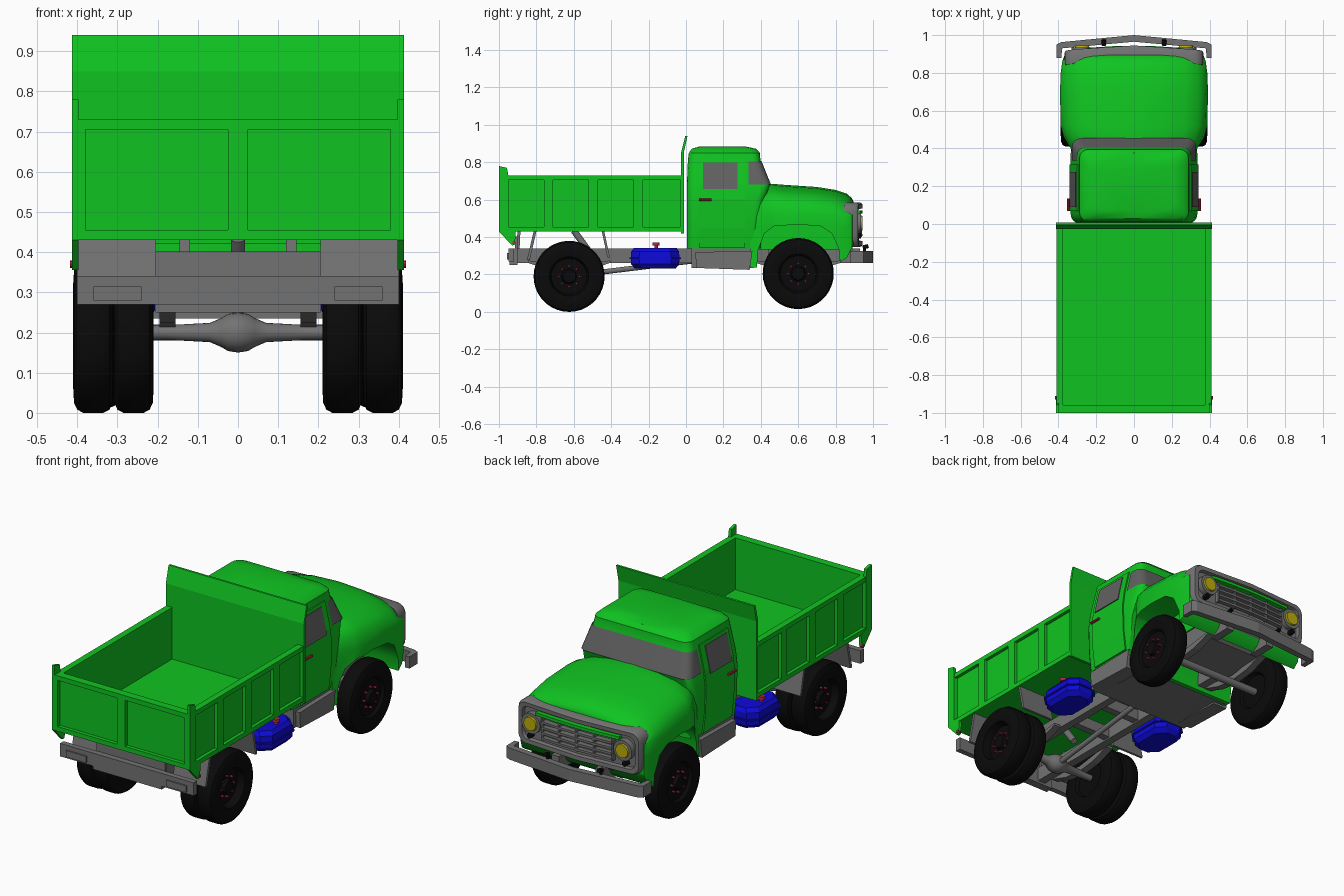
import bpy, bmesh
from math import sin, cos, pi, radians
from mathutils import Vector

if "Cube" in bpy.data.objects:
    bpy.data.objects.remove(bpy.data.objects["Cube"])

def material(name, rgb):
    m = bpy.data.materials.new(name)
    m.diffuse_color = (*rgb, 1)
    m.use_nodes = True
    m.node_tree.nodes["Principled BSDF"].inputs["Base Color"].default_value = m.diffuse_color
    return m

GREEN = material("green_paint", (0.005, 0.55, 0.015))
BLACK = material("black_rubber", (0.003, 0.003, 0.003))
BLUE = material("blue_paint", (0.004, 0.003, 0.68))
RED = material("red_paint", (0.5, 0.02, 0.06))
YELLOW = material("yellow_glass", (0.5, 0.42, 0.004))
GREY = material("grey_steel", (0.17, 0.17, 0.17))
GLASS = material("dark_glass", (0.12, 0.12, 0.12))

def loft(name, rings, mat=None, closed=True, smooth=False):
    """Skin a list of equal-length point rings; closed rings get end caps."""
    bm = bmesh.new()
    rows = [[bm.verts.new(p) for p in ring] for ring in rings]
    n = len(rows[0])
    for a, b in zip(rows, rows[1:]):
        for i in range(n if closed else n - 1):
            j = (i + 1) % n
            bm.faces.new((a[i], a[j], b[j], b[i]))
    if closed:
        bm.faces.new(rows[0])
        bm.faces.new(rows[-1])
    bmesh.ops.recalc_face_normals(bm, faces=bm.faces)
    me = bpy.data.meshes.new(name)
    bm.to_mesh(me)
    bm.free()
    ob = bpy.data.objects.new(name, me)
    bpy.context.collection.objects.link(ob)
    me.materials.append(mat or GREY)
    if smooth:
        shade(ob)
    return ob

def shade(ob):
    bpy.ops.object.select_all(action='DESELECT')
    ob.select_set(True)
    bpy.context.view_layer.objects.active = ob
    bpy.ops.object.shade_smooth_by_angle(angle=radians(35))

def prism(name, pts, axis, a, b, mat=None):
    """Extrude a 2D outline along an axis; outline is (y,z), (x,z) or (x,y)."""
    place = {'x': lambda p, t: (t, p[0], p[1]), 'y': lambda p, t: (p[0], t, p[1]),
             'z': lambda p, t: (p[0], p[1], t)}[axis]
    return loft(name, [[place(p, t) for p in pts] for t in (a, b)], mat)

def box(name, x0, x1, y0, y1, z0, z1, mat=None):
    return prism(name, [(x0, y0), (x1, y0), (x1, y1), (x0, y1)], 'z', z0, z1, mat)

def tube(name, p, q, r, r2=None, mat=None, n=14):
    p, q = Vector(p), Vector(q)
    rot = (q - p).to_track_quat('Z', 'Y')
    rings = [[c + rot @ Vector((cos(2*pi*i/n)*R, sin(2*pi*i/n)*R, 0)) for i in range(n)]
             for c, R in ((p, r), (q, r if r2 is None else r2))]
    return loft(name, rings, mat, smooth=True)

def lathe(name, prof, c, s, mat=None, n=32):
    """Spin (radius, x) points round an x-axis through c."""
    return loft(name, [[(c[0] + s*x, c[1] + r*cos(2*pi*i/n), c[2] + r*sin(2*pi*i/n))
                        for i in range(n)] for r, x in prof], mat, smooth=True)

def rrect(cx, cy, hw, hh, r, seg=4):
    """Rounded rectangle with midpoints on every side, starting at bottom middle."""
    pts = []
    for k, (mx, my, sx, sy) in enumerate([(0, -1, 1, -1), (1, 0, 1, 1), (0, 1, -1, 1), (-1, 0, -1, -1)]):
        pts.append((cx + mx*hw, cy + my*hh))
        for i in range(seg + 1):
            a = (k - 1)*pi/2 + i*pi/2/seg
            pts.append((cx + sx*(hw - r) + r*cos(a), cy + sy*(hh - r) + r*sin(a)))
    return pts

# Cab shell, stacked rounded sections: z, half width, back, front, corner radius
cab = [(.34, .315, .005, .40, .04), (.45, .33, .005, .40, .045), (.60, .335, .005, .42, .045),
       (.68, .325, .005, .45, .045), (.81, .295, .01, .398, .045), (.85, .288, .015, .395, .045),
       (.872, .265, .03, .375, .05), (.884, .21, .07, .32, .05)]
loft("cab", [[(x, y, z) for x, y in rrect(0, (a + b)/2, w, (b - a)/2, r)]
             for z, w, a, b, r in cab], GREEN, smooth=True)

# Wraparound windscreen
screen = []
for z, w, front in ((.682, .329, .454), (.803, .301, .405)):
    ring = rrect(0, front - .2, w, .2, .045)
    screen.append([(w, .335, z)] + [(x, y, z) for x, y in ring if y > front - .05]
                  + [(-w, .335, z)])
loft("windscreen", screen, GLASS, closed=False, smooth=True)

# Hood and front fenders: y, half width, bottom, top
stations = [(.345, .32, .235, .655), (.40, .335, .24, .68), (.46, .372, .24, .685),
            (.52, .388, .24, .68), (.70, .392, .24, .668), (.80, .388, .25, .652),
            (.86, .38, .29, .632), (.888, .37, .345, .607), (.895, .36, .36, .59)]
rings = []
for y, w, zb, zt in stations:
    half = [(w, zb), (w, .45), (w, .52), (w*.97, zt - .10), (w*.88, zt - .06),
            (w*.7, zt - .03), (w*.4, zt - .008)]
    rings.append([(x, y, z) for x, z in half] + [(0, y, zt)]
                 + [(-x, y, z) for x, z in reversed(half)])
hood = loft("hood_and_fenders", rings, GREEN)
arch = [(.37, .1), (.385, .33), (.42, .42), (.47, .458), (.60, .468), (.72, .458),
        (.78, .42), (.82, .33), (.83, .1)]
cutter = prism("arch_cutter", arch, 'x', -.6, .6, GREEN)
cutter.hide_render = True
mod = hood.modifiers.new("arches", 'BOOLEAN')
mod.operation, mod.object = 'DIFFERENCE', cutter
bpy.context.view_layer.objects.active = hood
bpy.ops.object.modifier_apply(modifier=mod.name)
bpy.data.objects.remove(cutter)
shade(hood)

# Grille surround, bowed forward in the middle
def bow(x):
    return -.028*(x/.37)**2
surround = [(.368, .118, .05, .87), (.368, .118, .05, .933), (.36, .11, .045, .945),
            (.338, .088, .035, .943), (.333, .083, .03, .925)]
loft("grille_surround", [[(x, y + bow(x), z) for x, z in rrect(0, .466, hw, hh, r)]
                         for hw, hh, r, y in surround], smooth=True)
def bar(name, z, h, w, mat=None):
    xs = [-w, -w/2, 0, w/2, w]
    pts = [(x, .944 + bow(x)) for x in xs] + [(x, .915 + bow(x)) for x in reversed(xs)]
    prism(name, pts, 'z', z, z + h, mat)
for i in range(4):
    bar(f"grille_bar_{i}", .405 + i*.029, .012, .21)
bar("grille_top_strip", .525, .016, .25, GREEN)
for i in range(5):
    x = -.21 + i*.105
    box(f"grille_divider_{i}", x - .005, x + .005, .90 + bow(x), .94 + bow(x), .40, .515)

# Front bumper
outer = [(.41, .88), (.41, .95), (.385, .963), (0, 1.0)]
inner = [(0, .965), (.38, .93), (.385, .88)]
prism("front_bumper", outer + [(-x, y) for x, y in outer[-2::-1]]
      + [(-x, y) for x, y in inner[::-1]] + inner[1:], 'z', .262, .325)

# Tipper body
box("bed_floor", -.39, .39, -.97, -.02, .43, .45, GREEN)
prism("bed_front_wall", [(-.027, .42), (-.027, .85), (-.004, .94), (.008, .94), (-.012, .85),
                         (-.012, .42)], 'x', -.413, .413, GREEN)
box("tailgate", -.40, .40, -.98, -.957, .43, .73, GREEN)
for i, (z0, z1) in enumerate(((.43, .455), (.705, .73))):
    box(f"tailgate_rail_{i}", -.40, .40, -1, -.98, z0, z1, GREEN)
for i, (x0, x1) in enumerate(((-.40, -.38), (-.025, .025), (.38, .40))):
    box(f"tailgate_post_{i}", x0, x1, -1, -.98, .455, .705, GREEN)

# Chassis centre parts
box("cab_underbody", -.31, .31, .03, .36, .235, .39)
prism("engine_sump", [(.44, .30), (.55, .25), (.80, .26), (.89, .33), (.89, .46), (.44, .46)],
      'x', -.18, .18)
box("rear_crossmember", -.40, .40, -.95, -.92, .27, .34)
box("rear_tow_beam", -.205, .205, -.945, -.90, .25, .338)
box("rear_centre_plate", -.205, .205, -.915, -.90, .335, .402)
for i, y in enumerate((-.35, -.12)):
    box(f"frame_crossmember_{i}", -.13, .13, y - .02, y + .02, .27, .33)
tube("tipping_ram", (0, -.60, .435), (0, -.48, .27), .018)
tube("drive_shaft", (0, -.60, .195), (0, .06, .275), .014)
tube("front_axle", (-.31, .60, .20), (.31, .60, .20), .02)
lathe("rear_axle", [(.016, -.31), (.018, -.18), (.024, -.07), (.036, -.042), (.046, -.025), (.05, 0),
                    (.046, .025), (.036, .042), (.024, .07), (.018, .18), (.016, .31)],
      (0, -.625, .20), 1, n=20)

def wheel(name, x, y, z, s, dish):
    prof = [(.001, -.03), (.09, -.03), (.10, -.046), (.13, -.05), (.165, -.048), (.182, -.04),
            (.19, -.025), (.19, .025), (.182, .04), (.165, .048), (.13, .05), (.105, .045),
            (.095, dish), (.04, dish), (.034, dish + .02), (.001, dish + .02)]
    lathe(name, prof, (s*x, y, z), s, BLACK, 36)

def nuts(name, x, y, z, s):
    for i in range(8):
        a = 2*pi*i/8
        p = (y + .055*cos(a), z + .055*sin(a))
        tube(f"{name}_{i}", (s*x, *p), (s*(x + .016), *p), .006, mat=RED, n=6)

def slab(name, s, y0, y1, section, mat=None):
    """Thin panel following the cab side; section lists (z, outer x)."""
    loft(name, [[(s*x, y0, z), (s*x, y1, z), (s*(x - .015), y1, z), (s*(x - .015), y0, z)]
                for z, x in section], mat)

# Mirrored parts
for s, side in ((1, "right"), (-1, "left")):
    # Doors, glass, handles, steps and inner fenders
    slab(f"door_{side}", s, .07, .315, [(.345, .324), (.45, .337), (.60, .342), (.68, .332),
                                        (.815, .301)], GREEN)
    slab(f"side_window_{side}", s, .09, .275, [(.657, .341), (.68, .336), (.80, .3085)], GLASS)
    tube(f"door_handle_{side}", (s*.348, .07, .60), (s*.348, .135, .60), .007, mat=RED, n=8)
    prism(f"step_{side}", [(.05, .32), (.055, .235), (.34, .225), (.355, .325)], 'x',
          s*.25, s*.335)
    box(f"inner_fender_{side}", s*.20, s*.21, .37, .83, .335, .47, GREEN)
    # Lamps and tow hooks
    tube(f"headlamp_bezel_{side}", (s*.275, .87, .475), (s*.275, .935, .475), .055, n=24)
    tube(f"headlamp_{side}", (s*.275, .90, .475), (s*.275, .944, .475), .048, .036, YELLOW, 24)
    tube(f"marker_lamp_{side}", (s*.285, .89, .405), (s*.285, .935, .405), .014, mat=BLACK)
    tube(f"tow_hook_stem_{side}", (s*.16, .955, .31), (s*.16, .955, .35), .008, mat=BLACK)
    tube(f"tow_hook_tip_{side}", (s*.16, .945, .345), (s*.16, .975, .352), .011, mat=BLACK)
    # Bed side with framed panels
    box(f"bed_side_{side}", s*.375, s*.392, -.96, -.02, .43, .73, GREEN)
    for i, (z0, z1) in enumerate(((.43, .455), (.705, .73))):
        box(f"bed_side_rail_{side}_{i}", s*.392, s*.41, -.96, -.02, z0, z1, GREEN)
    for i, (y0, y1) in enumerate(((-.97, -.95), (-.76, -.71), (-.52, -.47), (-.28, -.23),
                                  (-.03, -.02))):
        box(f"bed_side_post_{side}_{i}", s*.392, s*.41, y0, y1, .455, .705, GREEN)
    prism(f"tailgate_corner_{side}", [(-1, .43), (-1, .78), (-.957, .77), (-.95, .73), (-.95, .45),
                                      (-.91, .43), (-.915, .36), (-.93, .355)], 'x',
          s*.397, s*.413, GREEN)
    tube(f"tailgate_latch_{side}", (s*.40, -.92, .37), (s*.418, -.92, .37), .009, mat=RED, n=8)
    # Frame rails, hinges, leaf springs and mudflaps
    box(f"frame_rail_{side}", s*.11, s*.155, -.945, .93, .262, .338)
    prism(f"bed_hinge_{side}", [(-.91, .33), (-.90, .435), (-.885, .435), (-.89, .33)], 'x',
          s*.12, s*.145)
    for end, y, d in (("rear", -.625, .22), ("front", .60, .225)):
        prism(f"leaf_spring_{end}_{side}", [(y - d, .262), (y - d/2, .225), (y, .212),
              (y + d/2, .225), (y + d, .262), (y + d, .275), (y, .242), (y - d, .275)], 'x',
              s*.155, s*.195)
    prism(f"mudflap_rear_{side}", [(-.85, .278), (-.815, .43), (-.80, .43), (-.835, .278)], 'x',
          s*.205, s*.40)
    prism(f"mudflap_front_{side}", [(-.45, .43), (-.42, .29), (-.407, .29), (-.437, .43)], 'x',
          s*.205, s*.40)
    box(f"rear_lamp_plate_{side}", s*.24, s*.36, -.958, -.95, .28, .315)
    # Fuel tank with seam and filler cap
    tank = [(.232, .07, .11), (.255, .088, .128), (.282, .088, .13), (.282, .094, .138),
            (.29, .094, .138), (.29, .088, .13), (.322, .086, .128), (.342, .07, .115)]
    loft(f"fuel_tank_{side}", [[(x, y, z) for x, y in rrect(s*.295, -.165, w, d, .045, 1)]
                               for z, w, d in tank], BLUE)
    tube(f"tank_neck_{side}", (s*.34, -.16, .335), (s*.34, -.16, .358), .010, mat=RED)
    tube(f"tank_cap_{side}", (s*.34, -.16, .355), (s*.34, -.16, .372), .019, mat=RED)
    # Wheels
    wheel(f"front_wheel_{side}", .338, .60, .205, s, .03)
    nuts(f"front_wheel_nut_{side}", .366, .60, .205, s)
    wheel(f"rear_inner_wheel_{side}", .26, -.625, .19, s, .03)
    wheel(f"rear_outer_wheel_{side}", .36, -.625, .19, s, .005)
    nuts(f"rear_wheel_nut_{side}", .363, -.625, .19, s)
